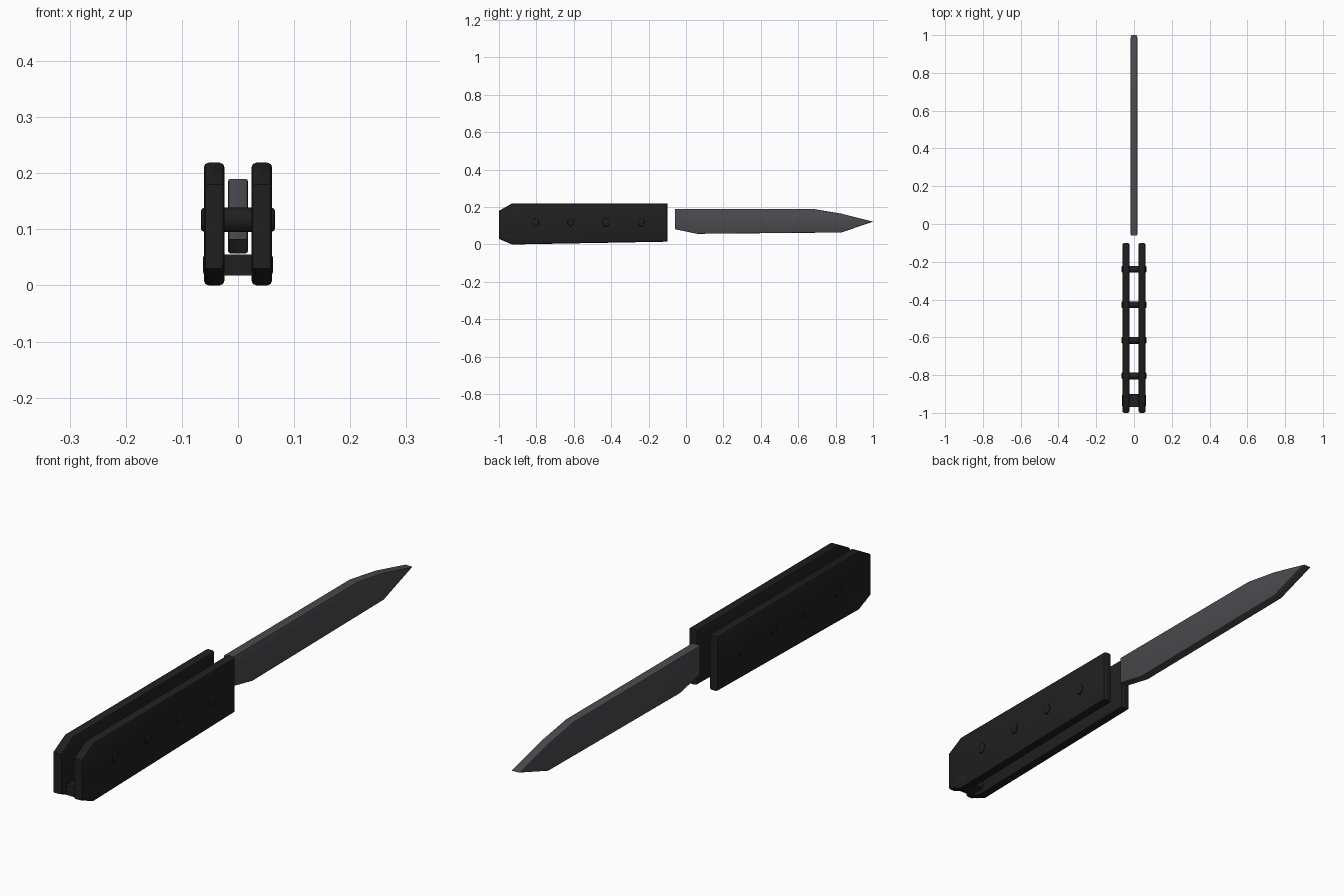
import bpy, bmesh, math
from mathutils import Matrix

if "Cube" in bpy.data.objects:
    bpy.data.objects.remove(bpy.data.objects["Cube"])


def material(name, colour):
    m = bpy.data.materials.new(name)
    m.diffuse_color = (*colour, 1)
    m.use_nodes = True
    m.node_tree.nodes["Principled BSDF"].inputs["Base Color"].default_value = m.diffuse_color
    return m


BLACK = material("handle black", (0.014, 0.014, 0.014))
STEEL = material("dark steel", (0.071, 0.070, 0.078))


def finish(bm, name, mat):
    bmesh.ops.recalc_face_normals(bm, faces=bm.faces)
    me = bpy.data.meshes.new(name)
    bm.to_mesh(me)
    bm.free()
    me.materials.append(mat)
    ob = bpy.data.objects.new(name, me)
    bpy.context.collection.objects.link(ob)
    bpy.ops.object.select_all(action='DESELECT')
    ob.select_set(True)
    bpy.context.view_layer.objects.active = ob
    bpy.ops.object.shade_smooth_by_angle(angle=math.radians(30))
    return ob


def plate(name, profile, x0, x1, bevel, mat):
    """Extrude a (y, z) outline along x and round the rims of both faces."""
    bm = bmesh.new()
    face = bm.faces.new([bm.verts.new((x0, y, z)) for y, z in profile])
    ext = bmesh.ops.extrude_face_region(bm, geom=[face])
    for v in ext["geom"]:
        if isinstance(v, bmesh.types.BMVert):
            v.co.x = x1
    bm.normal_update()
    rims = [e for e in bm.edges
            if abs(e.verts[0].co.x - e.verts[1].co.x) < 1e-5]
    bmesh.ops.bevel(bm, geom=rims, offset=bevel, segments=2, profile=0.5,
                    affect='EDGES', clamp_overlap=True)
    return finish(bm, name, mat)


def pin(name, y, z, half, ry, rz, bevel, sides):
    """Cross bar along x with rounded ends."""
    bm = bmesh.new()
    bmesh.ops.create_cone(bm, cap_ends=True, segments=sides, radius1=1,
                          radius2=1, depth=2 * half)
    bmesh.ops.transform(bm, verts=bm.verts, matrix=Matrix.Translation((0, y, z))
                        @ Matrix.Diagonal((1, ry, rz, 1))
                        @ Matrix.Rotation(math.pi / 2, 4, 'Y'))
    ends = [e for e in bm.edges
            if abs(e.verts[0].co.x - e.verts[1].co.x) < 1e-5]
    bmesh.ops.bevel(bm, geom=ends, offset=bevel, segments=2, profile=0.5,
                    affect='EDGES', clamp_overlap=True)
    return finish(bm, name, BLACK)


# Handle scales, one on each side
scale = [(-1, 0.18), (-0.93, 0.219), (-0.10, 0.219),
         (-0.10, 0.015), (-0.93, 0.0), (-1, 0.03)]
plate("handle_scale_right", scale, 0.024, 0.061, 0.009, BLACK)
plate("handle_scale_left", scale, -0.061, -0.024, 0.009, BLACK)

# Blade
blade = [(-0.06, 0.19), (0.68, 0.19), (0.83, 0.165), (1.0, 0.122),
         (0.83, 0.064), (0.06, 0.057), (-0.06, 0.082)]
plate("blade", blade, -0.0175, 0.0175, 0.004, STEEL)

# Pins joining the scales
for i in range(4):
    pin(f"handle_pin_{i + 1}", -0.804 + 0.188 * i, 0.117,
        0.066, 0.018, 0.0215, 0.006, 16)

# Spacer block at the butt
spacer = [(-0.97, 0.018), (-0.97, 0.055), (-0.90, 0.055), (-0.90, 0.018)]
plate("butt_spacer", spacer, -0.0625, 0.0625, 0.006, BLACK)
